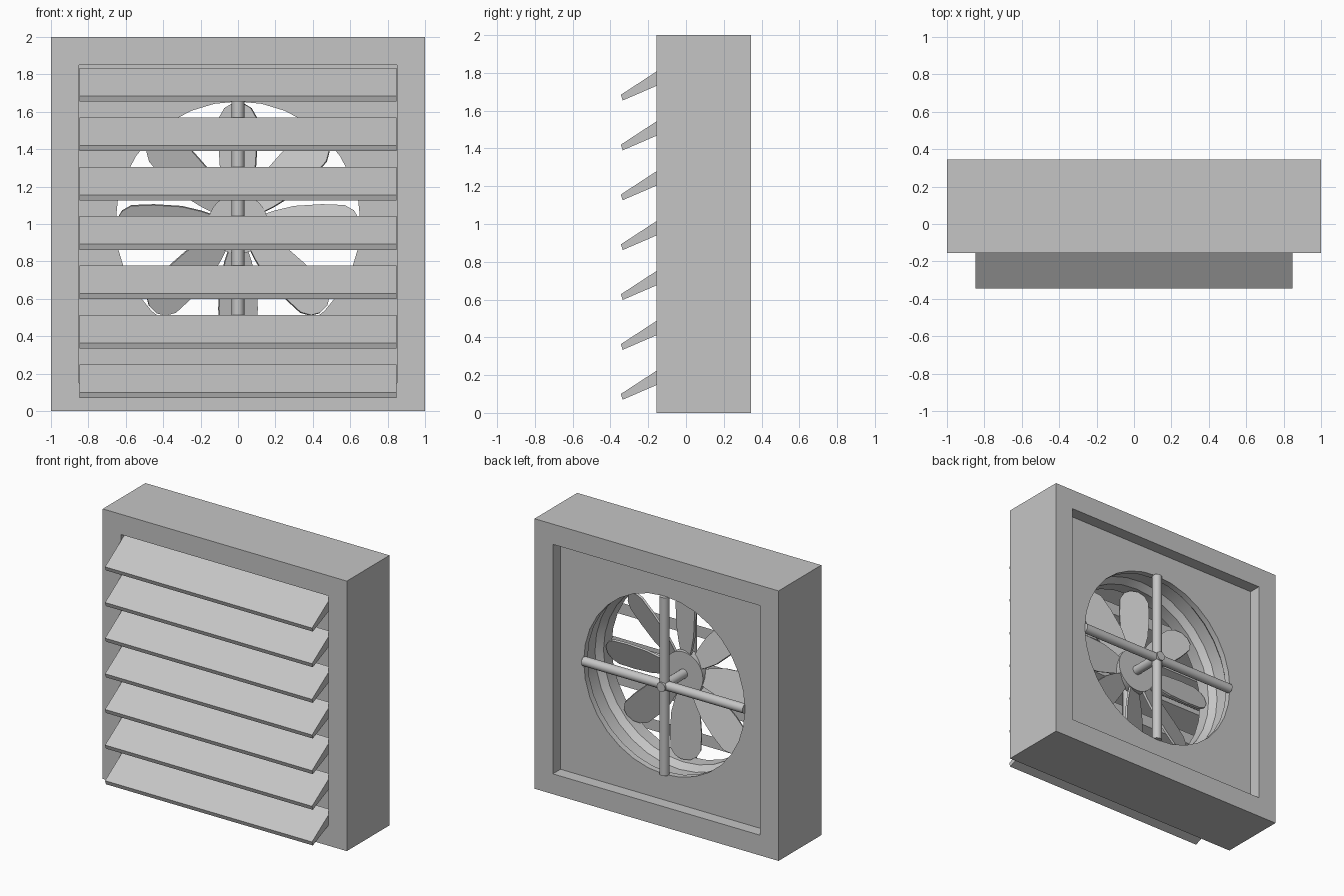
import bpy, bmesh, math
from mathutils import Matrix, Vector

old = bpy.data.objects.get("Cube")
if old:
    bpy.data.objects.remove(old, do_unlink=True)

GREY = (0.56, 0.56, 0.56, 1)
metal = bpy.data.materials.new("light grey metal")
metal.use_nodes = True
metal.diffuse_color = GREY
metal.node_tree.nodes["Principled BSDF"].inputs["Base Color"].default_value = GREY
CENTRE_Z = 1.0
REAR, FRONT = 0.255, -0.065      # faces of the inner panel


def finish(bm, name, smooth=False):
    bmesh.ops.recalc_face_normals(bm, faces=bm.faces)
    mesh = bpy.data.meshes.new(name)
    bm.to_mesh(mesh)
    bm.free()
    mesh.materials.append(metal)
    ob = bpy.data.objects.new(name, mesh)
    bpy.context.collection.objects.link(ob)
    if smooth:
        bpy.ops.object.select_all(action="DESELECT")
        ob.select_set(True)
        bpy.context.view_layer.objects.active = ob
        bpy.ops.object.shade_smooth_by_angle(angle=math.radians(25))
    return ob


def ring_loft(name, rings, sides, smooth=False):
    """Closed loft around the y axis; each ring is (square?, half size, y)."""
    bm = bmesh.new()
    loops = []
    for square, size, y in rings:
        loop = []
        for i in range(sides):
            a = math.tau * (i + 0.5 * (sides == 4)) / sides
            c, s = math.cos(a), math.sin(a)
            r = size / max(abs(c), abs(s)) if square else size
            loop.append(bm.verts.new((r * c, y, CENTRE_Z + r * s)))
        loops.append(loop)
    for a, b in zip(loops, loops[1:] + loops[:1]):
        for i in range(sides):
            j = (i + 1) % sides
            bm.faces.new((a[i], a[j], b[j], b[i]))
    return finish(bm, name, smooth)


def rod(name, start, end, radius, sides=16):
    start, end = Vector(start), Vector(end)
    axis = end - start
    turn = Vector((0, 0, 1)).rotation_difference(axis).to_matrix().to_4x4()
    bm = bmesh.new()
    bmesh.ops.create_cone(bm, cap_ends=True, segments=sides, radius1=radius,
                          radius2=radius, depth=axis.length,
                          matrix=Matrix.Translation((start + end) / 2) @ turn)
    return finish(bm, name, True)


def extrude_outline(points, offset):
    bm = bmesh.new()
    face = bm.faces.new([bm.verts.new(p) for p in points])
    out = bmesh.ops.extrude_face_region(bm, geom=[face], use_keep_orig=True)
    bmesh.ops.translate(bm, vec=offset,
                        verts=[v for v in out["geom"] if isinstance(v, bmesh.types.BMVert)])
    return bm


# Outer housing
ring_loft("housing", [(True, 1, -0.155), (True, 1, 0.345),
                      (True, 0.85, 0.345), (True, 0.85, -0.155)], 4)

# Inner panel with a round, stepped duct
ring_loft("duct_panel", [
    (True, 0.85, FRONT), (True, 0.85, REAR),
    (False, 0.66, REAR), (False, 0.66, 0.21),
    (False, 0.69, 0.18), (False, 0.69, 0.08),
    (False, 0.655, 0.03), (False, 0.655, FRONT)], 32, True)

# Seven wedge louvres
for i in range(7):
    z = 0.07 + i * 0.264
    profile = [(-0.335, 0), (-0.345, 0.03), (-0.115, 0.18), (-0.115, 0.095)]
    bm = extrude_outline([(-0.848, y, z + h) for y, h in profile], (1.696, 0, 0))
    finish(bm, f"louvre_{i + 1}")

# Cross bars behind and in front of the fan
for side, y in (("rear", REAR - 0.005), ("front", FRONT - 0.005)):
    rod(f"{side}_vertical_bar", (0, y, CENTRE_Z - 0.66), (0, y, CENTRE_Z + 0.66), 0.034)
    rod(f"{side}_horizontal_bar", (-0.66, y, CENTRE_Z), (0.66, y, CENTRE_Z), 0.034)

# Axle and hub
rod("axle", (0, FRONT - 0.02, CENTRE_Z), (0, REAR + 0.04, CENTRE_Z), 0.034)
rod("hub", (0, -0.03, CENTRE_Z), (0, 0.03, CENTRE_Z), 0.16, 32)

# Eight pitched blades
half = [(0.13, 0.05), (0.2, 0.075), (0.3, 0.1), (0.45, 0.11),
        (0.57, 0.105), (0.62, 0.075), (0.645, 0.03)]
outline = [(r, -0.008, w) for r, w in half] + [(r, -0.008, -w) for r, w in reversed(half)]
for i in range(8):
    bm = extrude_outline(outline, (0, 0.016, 0))
    place = (Matrix.Translation((0, 0, CENTRE_Z))
             @ Matrix.Rotation(-math.tau * i / 8, 4, "Y")
             @ Matrix.Rotation(math.radians(-20), 4, "X"))
    bmesh.ops.transform(bm, matrix=place, verts=bm.verts)
    finish(bm, f"blade_{i + 1}")
